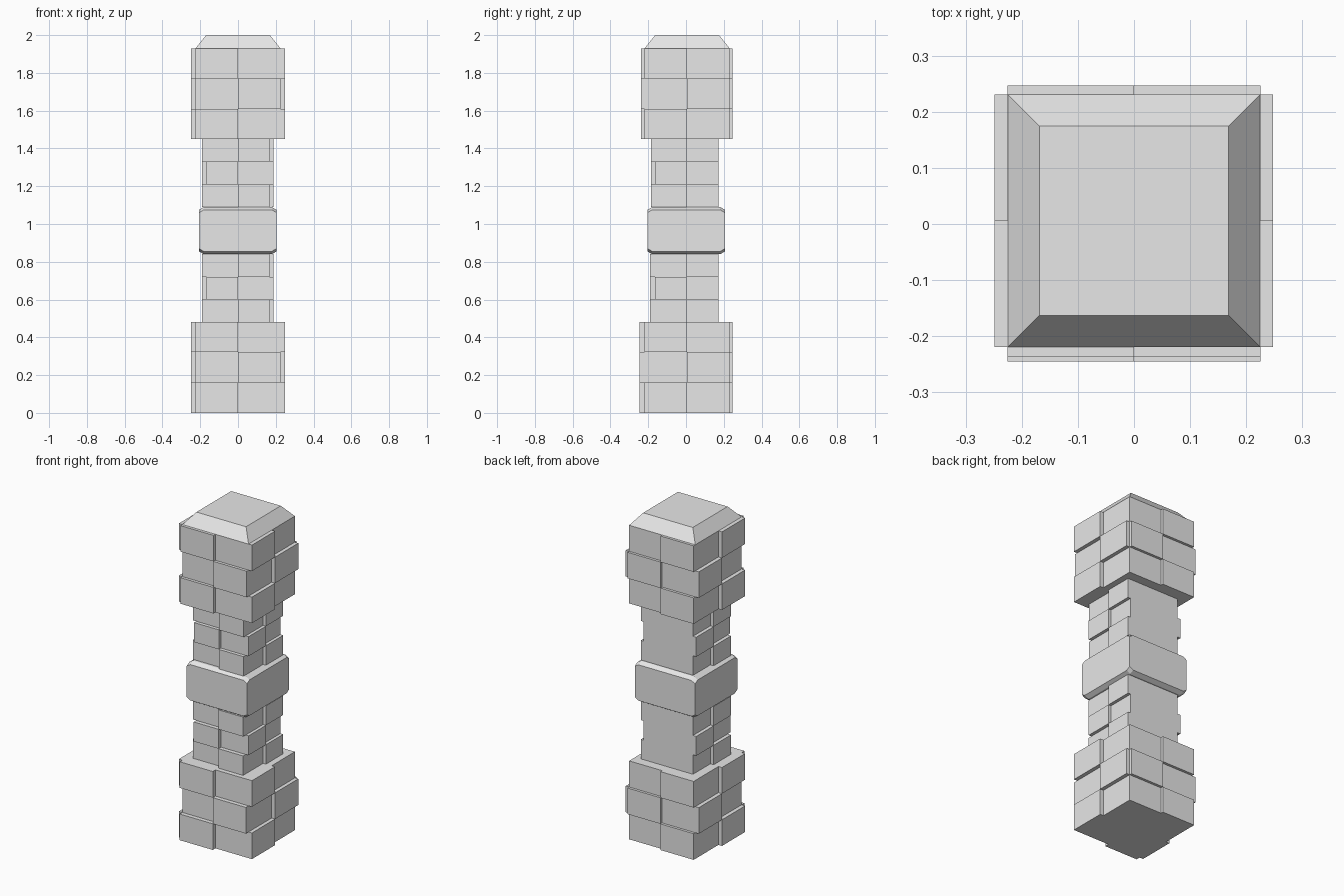
import bpy
import bmesh

cube = bpy.data.objects.get("Cube")
if cube:
    bpy.data.objects.remove(cube, do_unlink=True)

# One plain grey stone for the whole pillar
stone = bpy.data.materials.new("grey stone")
stone.use_nodes = True
GREY = (0.8, 0.8, 0.8, 1)
stone.diffuse_color = GREY
stone.node_tree.nodes["Principled BSDF"].inputs["Base Color"].default_value = GREY


def finish(name, bm):
    bmesh.ops.recalc_face_normals(bm, faces=bm.faces)
    mesh = bpy.data.meshes.new(name)
    bm.to_mesh(mesh)
    bm.free()
    mesh.materials.append(stone)
    obj = bpy.data.objects.new(name, mesh)
    bpy.context.collection.objects.link(obj)
    return obj


def add_box(bm, x0, x1, y0, y1, z0, z1):
    verts = bmesh.ops.create_cube(bm, size=1)["verts"]
    for v in verts:
        v.co.x = x1 if v.co.x > 0 else x0
        v.co.y = y1 if v.co.y > 0 else y0
        v.co.z = z1 if v.co.z > 0 else z0
    return verts


def core(name, x0, x1, y0, y1, z0, z1):
    bm = bmesh.new()
    add_box(bm, x0, x1, y0, y1, z0, z1)
    return finish(name, bm)


def bricks(name, bounds, z0, row, sides):
    """Raised half-width bricks; each side swaps halves on every row.
    sides: side -> (depth, half that is raised on the outer rows)."""
    x0, x1, y0, y1 = bounds
    bm = bmesh.new()
    for side, (depth, outer_half) in sides.items():
        for i in range(3):
            half = outer_half if i != 1 else -outer_half
            xm, ym = (x0 + x1) / 2, (y0 + y1) / 2
            xs = (xm, x1) if half > 0 else (x0, xm)
            ys = (ym, y1) if half > 0 else (y0, ym)
            if side == "front":
                ys = (y0 - depth, y0)
            elif side == "back":
                ys = (y1, y1 + depth)
            elif side == "left":
                xs = (x1, x1 + depth)
            else:
                xs = (x0 - depth, x0)
            add_box(bm, *xs, *ys, z0 + i * row, z0 + (i + 1) * row)
    return finish(name, bm)


# Wide base and head blocks
block = (-0.225, 0.225, -0.219, 0.231)
for name, z0, z1, front in (("base", 0, 0.482, 0.026), ("head", 1.45, 1.93, 0.018)):
    core(name + "_core", *block, z0, z1)
    bricks(name + "_bricks", block, z0, (z1 - z0) / 3,
           {"front": (front, -1), "back": (0.016, -1),
            "left": (0.023, -1), "right": (0.024, -1)})

# Narrow shafts, plain at the back
shaft = (-0.168, 0.168, -0.165, 0.172)
for name, z0, z1, front in (("lower_shaft", 0.482, 0.84, 0.025),
                            ("upper_shaft", 1.09, 1.45, 0.021)):
    core(name + "_core", *shaft, z0, z1)
    bricks(name + "_bricks", shaft, z0, (z1 - z0) / 3,
           {"front": (front, 1), "left": (0.019, 1), "right": (0.022, -1)})

# Collar with chamfered rims and clipped corners
bm = bmesh.new()
R, INNER, MID_Z = 0.205, 0.18, 0.965
for sx in (-1, 1):
    for sy in (-1, 1):
        for sz in (-1, 1):
            for px, py, h in ((R, R, 0.095), (INNER, R, 0.11),
                              (R, INNER, 0.11), (INNER, INNER, 0.125)):
                bm.verts.new((sx * px - 0.001, sy * py + 0.001, MID_Z + sz * h))
bmesh.ops.convex_hull(bm, input=bm.verts)
bmesh.ops.dissolve_limit(bm, angle_limit=0.02, verts=bm.verts, edges=bm.edges)
finish("collar", bm)

# Sloped cap
bm = bmesh.new()
for v in add_box(bm, *block, 1.93, 2.0):
    if v.co.z > 1.95:
        v.co.x *= 0.75
        v.co.y = 0.006 + (v.co.y - 0.006) * 0.75
finish("cap", bm)
